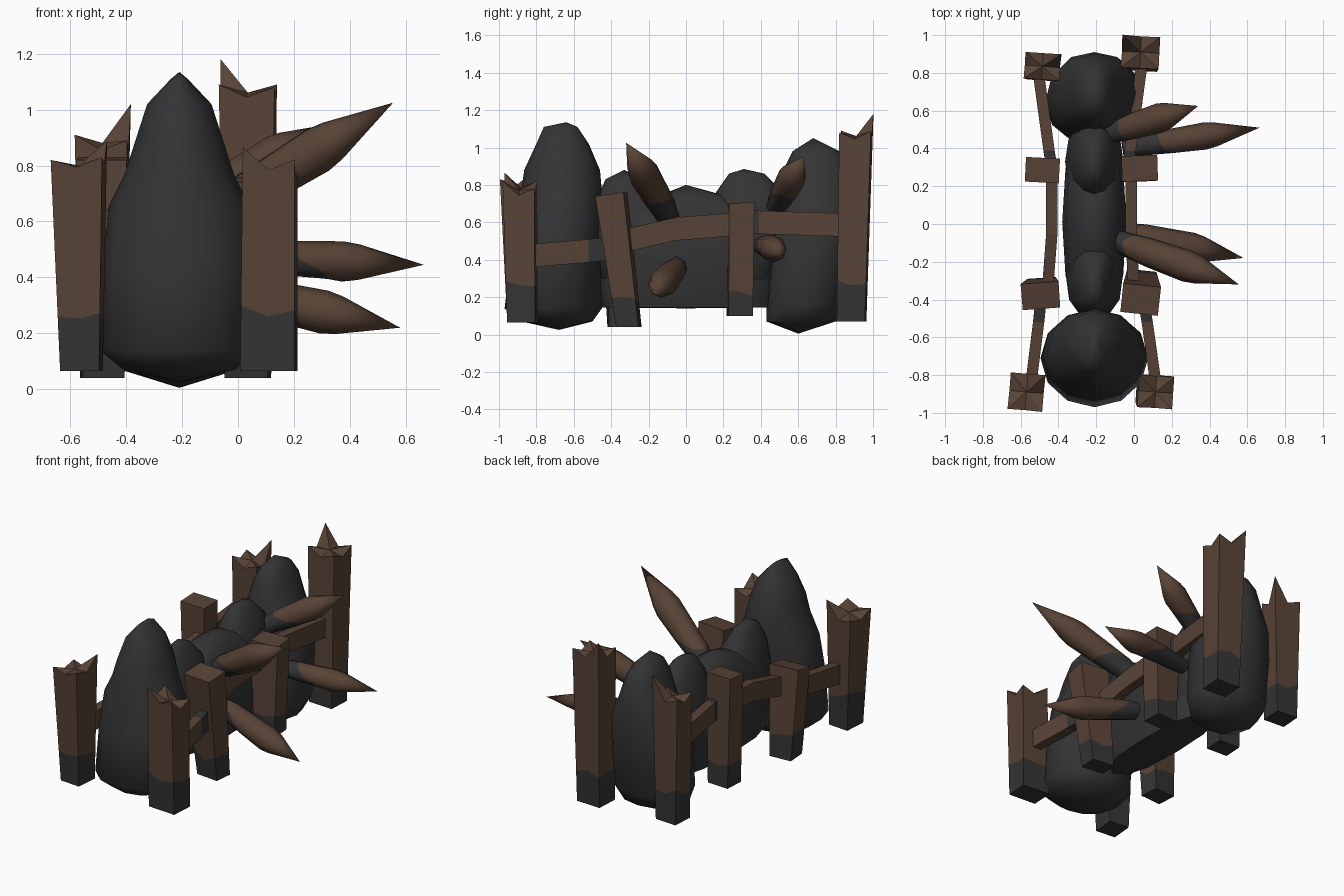
import bpy, bmesh, math, random
from mathutils import Vector

if "Cube" in bpy.data.objects:
    bpy.data.objects.remove(bpy.data.objects["Cube"])

random.seed(4)


def material(name, rgb):
    m = bpy.data.materials.new(name)
    m.diffuse_color = (*rgb, 1)
    m.use_nodes = True
    m.node_tree.nodes["Principled BSDF"].inputs["Base Color"].default_value = m.diffuse_color
    return m


GREY = material("charcoal", (0.034, 0.034, 0.034))
BROWN = material("brown wood", (0.098, 0.056, 0.037))


def finish(bm, name, mats, smooth=None):
    bmesh.ops.recalc_face_normals(bm, faces=bm.faces)
    me = bpy.data.meshes.new(name)
    bm.to_mesh(me)
    bm.free()
    ob = bpy.data.objects.new(name, me)
    bpy.context.collection.objects.link(ob)
    for m in mats:
        me.materials.append(m)
    if smooth:
        bpy.context.view_layer.objects.active = ob
        ob.select_set(True)
        bpy.ops.object.shade_smooth_by_angle(angle=math.radians(smooth))
        ob.select_set(False)
    return ob


def skin(bm, rings, colour=lambda level: 0):
    """Bridge rings of points into a closed tube; colour gives a slot per level."""
    vs = [[bm.verts.new(p) for p in ring] for ring in rings]
    n = len(vs[0])
    for k in range(len(vs) - 1):
        for i in range(n):
            j = (i + 1) % n
            f = bm.faces.new((vs[k][i], vs[k][j], vs[k + 1][j], vs[k + 1][i]))
            f.material_index = colour(k)
    return vs


def fan(bm, ring, point, slot=0):
    c = bm.verts.new(point)
    for i in range(len(ring)):
        f = bm.faces.new((ring[i], ring[(i + 1) % len(ring)], c))
        f.material_index = slot


# Rocks: levels of (z, half width, y min, y max); power under 1 makes them boxier
def rock(name, levels, bottom, top, power=1.0, x=-0.21, sides=12):
    def soft(v):
        return math.copysign(abs(v) ** power, v) if abs(v) > 1e-6 else 0.0

    bm = bmesh.new()
    rings = []
    for z, rx, y0, y1 in levels:
        rings.append([(x + rx * soft(math.sin(math.tau * i / sides)),
                       (y0 + y1) / 2 - (y1 - y0) / 2 * soft(math.cos(math.tau * i / sides)), z)
                      for i in range(sides)])
    vs = skin(bm, rings)
    fan(bm, vs[0], (x, *bottom))
    fan(bm, vs[-1], (x, *top))
    return finish(bm, name, [GREY], 60)


rock("front_rock", [
    (0.07, 0.20, -0.88, -0.50), (0.14, 0.285, -0.97, -0.45), (0.45, 0.275, -0.93, -0.45),
    (0.66, 0.25, -0.90, -0.45), (0.77, 0.195, -0.88, -0.45), (0.88, 0.16, -0.865, -0.46),
    (1.02, 0.115, -0.80, -0.52), (1.11, 0.03, -0.76, -0.58)], (-0.68, 0.025), (-0.64, 1.135))
rock("back_rock", [
    (0.07, 0.21, 0.43, 0.80), (0.16, 0.255, 0.43, 0.85), (0.45, 0.255, 0.44, 0.89),
    (0.64, 0.225, 0.47, 0.91), (0.76, 0.155, 0.50, 0.90), (0.90, 0.11, 0.53, 0.87),
    (0.98, 0.07, 0.57, 0.82)], (0.60, 0.005), (0.68, 1.05), 0.88)
rock("middle_rock", [
    (0.145, 0.13, -0.45, 0.47), (0.25, 0.16, -0.47, 0.48), (0.45, 0.17, -0.47, 0.49),
    (0.62, 0.15, -0.42, 0.46), (0.74, 0.10, -0.15, 0.22)], (0.0, 0.14), (0.0, 0.80), 0.75)
rock("front_bump", [
    (0.30, 0.14, -0.46, -0.10), (0.55, 0.15, -0.49, -0.07), (0.72, 0.10, -0.48, -0.12),
    (0.83, 0.05, -0.43, -0.22)], (-0.28, 0.2), (-0.33, 0.88), 0.8)
rock("back_bump", [
    (0.30, 0.14, 0.15, 0.48), (0.55, 0.155, 0.12, 0.54), (0.76, 0.10, 0.16, 0.52),
    (0.86, 0.045, 0.23, 0.42)], (0.3, 0.2), (0.31, 0.885), 0.85)


# Posts: square ring with edge midpoints, charred foot, jagged or flat head
SQUARE = [(-1, -1), (0, -1), (1, -1), (1, 0), (1, 1), (0, 1), (-1, 1), (-1, 0)]


def post(name, foot, foot_size, head, head_size, turn, z0, char, tops, notch):
    """tops holds corner heights: front left, front right, back right, back left."""
    heights = []
    for i in range(4):
        a, b = tops[i], tops[(i + 1) % 4]
        heights += [a, min(a, b) - notch if notch else (a + b) / 2]
    zh = sum(tops) / 4

    def at(i, z):
        t = (z - z0) / (zh - z0)
        ca, sa = math.cos(math.radians(turn)), math.sin(math.radians(turn))
        sx = (foot_size[0] + (head_size[0] - foot_size[0]) * t) / 2 * SQUARE[i][0]
        sy = (foot_size[1] + (head_size[1] - foot_size[1]) * t) / 2 * SQUARE[i][1]
        cx = foot[0] + (head[0] - foot[0]) * t
        cy = foot[1] + (head[1] - foot[1]) * t
        return (cx + sx * ca - sy * sa, cy + sx * sa + sy * ca, z)

    bm = bmesh.new()
    rings = [[at(i, z0) for i in range(8)],
             [at(i, char + random.uniform(-0.035, 0.035)) for i in range(8)],
             [at(i, heights[i]) for i in range(8)]]
    vs = skin(bm, rings, lambda k: 0 if k == 0 else 1)
    bm.faces.new(vs[0])
    centre = (head[0], head[1], zh - notch * 1.4)
    fan(bm, vs[-1], centre, 1)
    finish(bm, name, [GREY, BROWN])


post("front_left_post", (-0.56, -0.875), (0.14, 0.15), (-0.57, -0.89), (0.185, 0.195), -5,
     0.065, 0.28, (0.82, 0.83, 0.89, 0.80), 0.025)
post("front_right_post", (0.11, -0.875), (0.195, 0.15), (0.115, -0.89), (0.185, 0.17), -4,
     0.065, 0.28, (0.865, 0.82, 0.78, 0.82), 0.035)
post("second_left_post", (-0.485, -0.35), (0.15, 0.13), (-0.495, -0.38), (0.20, 0.14), 4,
     0.04, 0.19, (0.61, 0.61, 0.64, 0.64), 0)
post("second_right_post", (0.035, -0.305), (0.155, 0.12), (0.035, -0.40), (0.20, 0.155), -6,
     0.04, 0.19, (0.74, 0.74, 0.76, 0.76), 0)
post("third_left_post", (-0.48, 0.285), (0.15, 0.13), (-0.485, 0.285), (0.18, 0.13), -3,
     0.10, 0.23, (0.82, 0.82, 0.83, 0.83), 0)
post("third_right_post", (0.03, 0.29), (0.15, 0.13), (0.03, 0.295), (0.19, 0.135), 2,
     0.10, 0.23, (0.70, 0.70, 0.71, 0.71), 0)
post("back_left_post", (-0.485, 0.83), (0.15, 0.14), (-0.485, 0.835), (0.19, 0.14), -4,
     0.07, 0.27, (0.91, 0.89, 1.02, 0.90), 0.035)
post("back_right_post", (0.04, 0.885), (0.17, 0.15), (0.035, 0.91), (0.20, 0.17), -3,
     0.07, 0.28, (1.09, 1.08, 1.09, 1.18), 0.035)


# Rails: thin planks following a path, with a charred length between two points
def rail(name, path, charred=None):
    bm = bmesh.new()
    w, h = 0.03, 0.062
    rings = [[(x - w, y, z - h), (x + w, y, z - h), (x + w, y, z + h), (x - w, y, z + h)]
             for x, y, z in path]
    vs = skin(bm, rings, lambda k: 0 if k == charred else 1)
    for ring in (vs[0], vs[-1]):
        bm.faces.new(ring).material_index = 1
    finish(bm, name, [GREY, BROWN])


rail("front_right_rail", [(0.115, -0.84, 0.42), (0.07, -0.52, 0.448), (0.05, -0.40, 0.46)], 1)
rail("middle_right_rail", [(0.0, -0.38, 0.49), (-0.015, -0.05, 0.565), (-0.015, 0.27, 0.59)])
rail("back_right_rail", [(-0.03, 0.30, 0.60), (-0.02, 0.39, 0.60), (0.045, 0.87, 0.585)], 0)
rail("front_left_rail", [(-0.545, -0.84, 0.42), (-0.505, -0.52, 0.448), (-0.49, -0.38, 0.46)], 1)
rail("middle_left_rail", [(-0.46, -0.38, 0.49), (-0.435, -0.05, 0.565), (-0.435, 0.27, 0.59)])
rail("back_left_rail", [(-0.435, 0.30, 0.60), (-0.45, 0.39, 0.60), (-0.51, 0.83, 0.585)], 0)


# Spikes: thick stakes with a root charred mostly underneath and a long sharpened tip
def spike(name, root, tip, radius, char, sides=8):
    a, b = Vector(root), Vector(tip)
    axis = b - a
    q = axis.to_track_quat('Z', 'Y')
    bm = bmesh.new()
    rings = []
    for t, r in ((0, 0.65), (char, 0.9), (0.6, 1.0), (0.68, 0.88)):
        ring = []
        for i in range(sides):
            ang = math.tau * i / sides
            side = q @ Vector((math.cos(ang), math.sin(ang), 0))
            shift = random.uniform(-0.03, 0.03) - 0.14 * side.z if t == char else 0
            ring.append(a + axis * (t + shift) + side * radius * r)
        rings.append(ring)
    vs = skin(bm, rings, lambda k: 0 if k == 0 else 1)
    bm.faces.new(vs[0])
    fan(bm, vs[-1], b, 1)
    finish(bm, name, [GREY, BROWN], 50)


spike("front_upper_spike", (-0.12, -0.08, 0.60), (0.555, -0.32, 1.025), 0.085, 0.28)
spike("front_lower_spike", (-0.10, -0.04, 0.36), (0.58, -0.18, 0.22), 0.078, 0.24)
spike("back_lower_spike", (-0.06, 0.40, 0.475), (0.665, 0.51, 0.445), 0.072, 0.38)
spike("back_upper_spike", (-0.16, 0.47, 0.66), (0.34, 0.625, 0.95), 0.078, 0.34)
